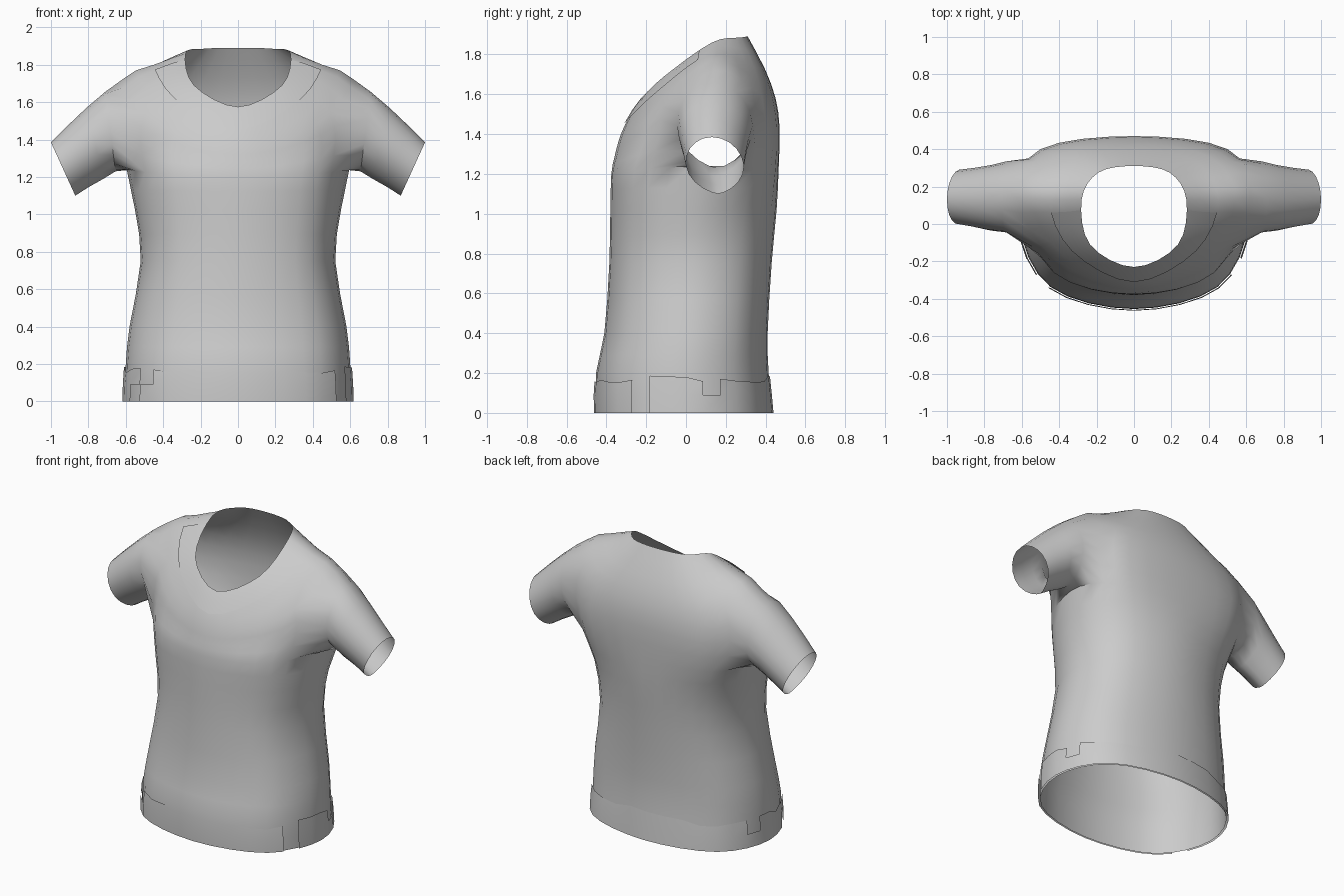
import bpy, bmesh, math, random
from mathutils import Vector

if "Cube" in bpy.data.objects:
    bpy.data.objects.remove(bpy.data.objects["Cube"], do_unlink=True)
random.seed(4)
COLS, SIDE = 32, 8

cloth = bpy.data.materials.new("light_grey_cloth")
cloth.use_nodes = True
cloth.diffuse_color = (0.6, 0.6, 0.6, 1)
cloth.node_tree.nodes["Principled BSDF"].inputs["Base Color"].default_value = (0.6, 0.6, 0.6, 1)
cloth.node_tree.nodes["Principled BSDF"].inputs["Roughness"].default_value = 0.8


def spline(a, b, c, d, t):
    return 0.5 * (2 * b + (c - a) * t + (2 * a - 5 * b + 4 * c - d) * t * t
                  + (3 * b - a - 3 * c + d) * t ** 3)


def closed_ring(half):
    """Mirror five key points (front to back) and round them into a full ring."""
    half = [Vector(p) for p in half]
    keys = half + [Vector((-p.x, p.y, p.z)) for p in half[3:0:-1]]
    n = len(keys)
    return [spline(keys[i - 1], keys[i], keys[(i + 1) % n], keys[(i + 2) % n], s / 4)
            for i in range(n) for s in range(4)]


def oval(z, w, front, back, mid):
    k = 0.74
    return [(0, front, z), (w * k, mid + (front - mid) * k, z), (w, mid, z),
            (w * k, mid + (back - mid) * k, z), (0, back, z)]


def finish(bm, name):
    mesh = bpy.data.meshes.new(name)
    bm.to_mesh(mesh)
    bm.free()
    mesh.materials.append(cloth)
    obj = bpy.data.objects.new(name, mesh)
    bpy.context.collection.objects.link(obj)
    bpy.ops.object.select_all(action="DESELECT")
    obj.select_set(True)
    bpy.context.view_layer.objects.active = obj
    bpy.ops.object.shade_smooth_by_angle(angle=math.radians(50))
    return obj


def skin(bm, lower, upper, flip=False, skip=()):
    n = len(lower)
    for i in range(n):
        if i not in skip:
            j = (i + 1) % n
            quad = [lower[i], lower[j], upper[j], upper[i]]
            bm.faces.new(quad[::-1] if flip else quad)


# Torso sections: hem, waist, chest
sections = [
    oval(0, 0.605, -0.452, 0.43, 0),
    oval(0.2, 0.6, -0.452, 0.415, 0),
    oval(0.4, 0.58, -0.41, 0.41, 0.02),
    oval(0.75, 0.52, -0.385, 0.43, 0.04),
    oval(1.02, 0.55, -0.38, 0.455, 0.06),
    # underarm
    [(0, -0.375, 1.2), (0.43, -0.26, 1.22), (0.595, 0.12, 1.24),
     (0.46, 0.39, 1.22), (0, 0.465, 1.22)],
    # armhole middle
    [(0, -0.36, 1.28), (0.45, -0.21, 1.36), (0.63, 0.14, 1.5),
     (0.5, 0.4, 1.42), (0, 0.47, 1.43)],
    # shoulder tip
    [(0, -0.34, 1.36), (0.42, -0.19, 1.48), (0.62, 0.14, 1.72),
     (0.46, 0.38, 1.6), (0, 0.45, 1.58)],
    # collar line
    [(0, -0.305, 1.45), (0.33, -0.14, 1.61), (0.45, 0.13, 1.8),
     (0.32, 0.34, 1.74), (0, 0.395, 1.73)],
    # neck opening
    [(0, -0.23, 1.575), (0.235, -0.11, 1.69), (0.28, 0.13, 1.86),
     (0.19, 0.275, 1.885), (0, 0.31, 1.89)],
]
rings = [closed_ring(s) for s in sections]
rows = []
for i in range(len(rings) - 1):
    a, b, c, d = rings[max(i - 1, 0)], rings[i], rings[i + 1], rings[min(i + 2, len(rings) - 1)]
    for t in (0, 0.5):
        rows.append([spline(*p, t) for p in zip(a, b, c, d)])
rows.append(rings[-1])

# Shirt torso with an armhole on each side
LOW, HIGH, REACH = 10, 14, 3
front, back = SIDE - REACH, SIDE + REACH
bm = bmesh.new()
grid = [[bm.verts.new(p) for p in row] for row in rows]
hole = set(range(front, back)) | {COLS - 1 - c for c in range(front, back)}
for r in range(len(grid) - 1):
    skin(bm, grid[r], grid[r + 1], skip=hole if LOW <= r < HIGH else ())

# Sleeves: armhole edge, then rings out to the cuff
edge = ([(HIGH, c) for c in range(SIDE, front, -1)]
        + [(r, front) for r in range(HIGH, LOW, -1)]
        + [(LOW, c) for c in range(front, back)]
        + [(r, back) for r in range(LOW, HIGH)]
        + [(HIGH, c) for c in range(back, SIDE, -1)])
sleeve_keys = [  # top, bottom, front y, back y
    ((0.71, 0.14, 1.655), (0.655, 0.16, 1.23), -0.045, 0.335),
    ((0.81, 0.14, 1.57), (0.72, 0.16, 1.19), -0.035, 0.315),
    ((0.91, 0.14, 1.475), (0.80, 0.17, 1.145), -0.015, 0.3),
    ((1.0, 0.14, 1.385), (0.87, 0.17, 1.1), 0.0, 0.29),
]


def sleeve_ring(key, sign):
    top, bottom, y0, y1 = Vector(key[0]), Vector(key[1]), key[2], key[3]
    centre, up = (top + bottom) / 2, (top - bottom) / 2
    out = []
    for i in range(len(edge)):
        a = math.tau * i / len(edge)
        p = centre + up * math.cos(a)
        s = math.sin(a)
        taper = 1 if math.cos(a) > 0 else abs(s) ** 0.35   # pointed underside
        p.y += s * taper * (y1 - y0) / 2 * -1
        p.y += (y0 + y1) / 2 - centre.y
        out.append(bm.verts.new((p.x * sign, p.y, p.z)))
    return out


for sign in (1, -1):
    previous = [grid[r][c if sign > 0 else COLS - c] for r, c in edge]
    for key in sleeve_keys:
        ring = sleeve_ring(key, sign)
        skin(bm, previous, ring, flip=sign < 0)
        previous = ring
loose = [v for v in bm.verts if not v.link_faces]
bmesh.ops.delete(bm, geom=loose, context="VERTS")
finish(bm, "shirt")


# Worn hem band with a ragged upper edge and torn gaps
def band_point(p, z, grow):
    return (p.x * grow, p.y * grow, z)


bm = bmesh.new()
bottom = [bm.verts.new(band_point(p, 0, 1.022)) for p in rows[0]]
middle = [bm.verts.new(band_point(p, 0.09, 1.02)) for p in rows[1]]
top = [bm.verts.new(band_point(p, random.uniform(0.15, 0.19), 1.016)) for p in rows[2]]
skin(bm, bottom, middle, skip=(5, 26))
skin(bm, middle, top, skip=(5, 9, 22, 27))
finish(bm, "hem_band")

# Collar facing, a thin raised layer round the front of the neck
bm = bmesh.new()
span = list(range(-7, 8))
layers = [[bm.verts.new(rows[r][c % COLS]) for c in span] for r in (16, 17, 18)]
for low, high in zip(layers, layers[1:]):
    skin(bm, low, high, skip=(len(span) - 1,))
bm.normal_update()
for v in layers[0] + layers[1]:
    v.co += v.normal * 0.006
finish(bm, "collar_facing")
